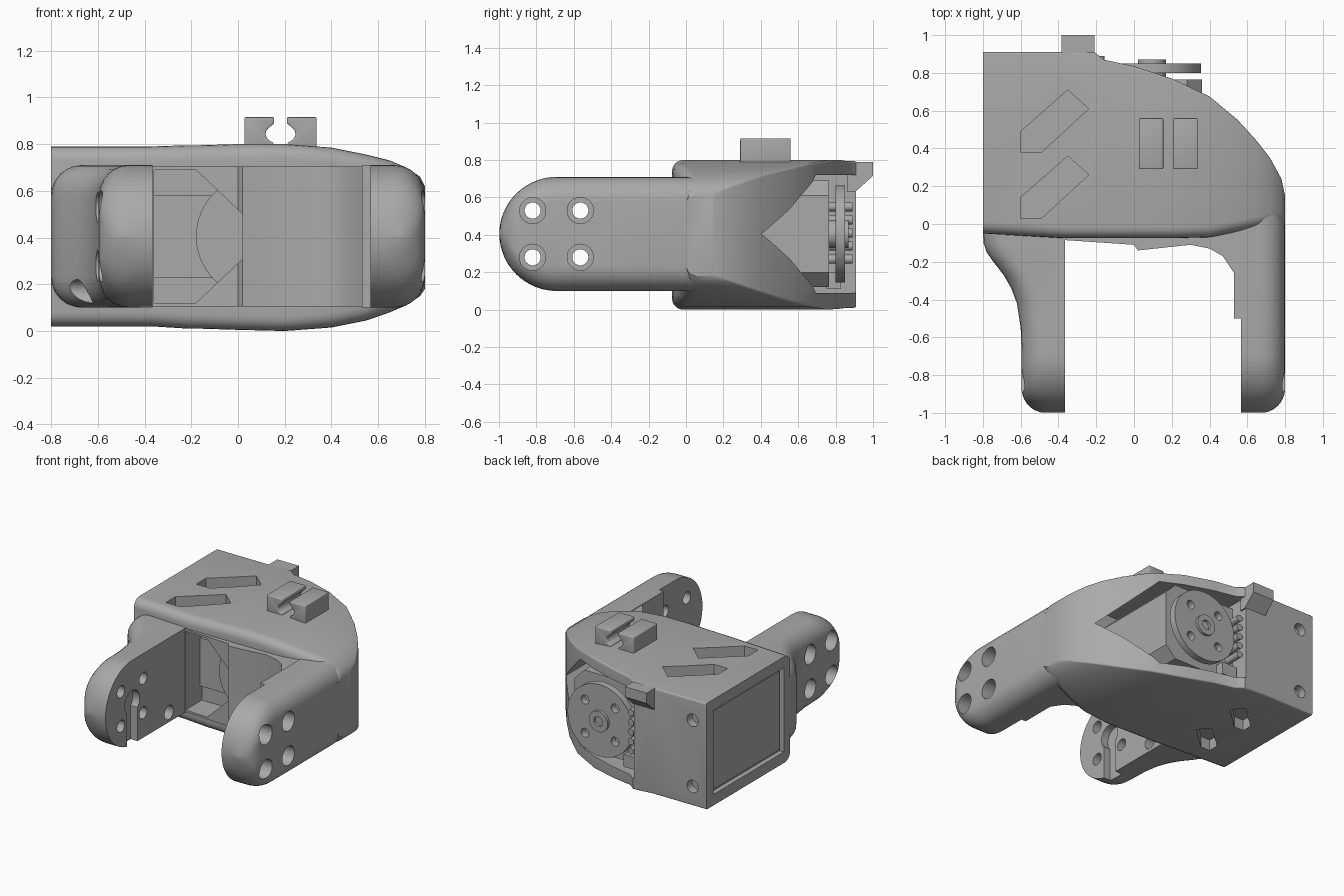
import bpy, bmesh, math
from mathutils import Matrix, Vector

if "Cube" in bpy.data.objects:
    bpy.data.objects.remove(bpy.data.objects["Cube"])

grey = bpy.data.materials.new("plain grey")
grey.use_nodes = True
grey.diffuse_color = (0.4, 0.4, 0.4, 1)
grey.node_tree.nodes["Principled BSDF"].inputs["Base Color"].default_value = (0.4, 0.4, 0.4, 1)
MID = 0.405  # height of the joint axis


def finish(name, bm):
    bmesh.ops.recalc_face_normals(bm, faces=bm.faces)
    mesh = bpy.data.meshes.new(name)
    bm.to_mesh(mesh)
    bm.free()
    mesh.materials.append(grey)
    ob = bpy.data.objects.new(name, mesh)
    bpy.context.collection.objects.link(ob)
    return ob


def loft(name, sections):
    bm = bmesh.new()
    rings = [[bm.verts.new(p) for p in s] for s in sections]
    n = len(rings[0])
    for a, b in zip(rings, rings[1:]):
        for i in range(n):
            j = (i + 1) % n
            bm.faces.new((a[i], a[j], b[j], b[i]))
    bm.faces.new(rings[0])
    bm.faces.new(rings[-1])
    return finish(name, bm)


def prism(name, points, lo, hi, axis, bevel=0):
    place = {"x": lambda a, b, t: (t, a, b), "y": lambda a, b, t: (a, t, b),
             "z": lambda a, b, t: (a, b, t)}[axis]
    ob = loft(name, [[place(a, b, t) for a, b in points] for t in (lo, hi)])
    if bevel:
        bm = bmesh.new()
        bm.from_mesh(ob.data)
        bmesh.ops.bevel(bm, geom=bm.edges[:], offset=bevel, segments=3, profile=0.5, affect='EDGES')
        bm.to_mesh(ob.data)
        bm.free()
    return ob


def box(name, x0, x1, y0, y1, z0, z1, bevel=0):
    return prism(name, [(x0, y0), (x1, y0), (x1, y1), (x0, y1)], z0, z1, "z", bevel)


def rod(name, a, b, r, lo, hi, axis, n=48):
    pts = [(a + r * math.cos(2 * math.pi * i / n), b + r * math.sin(2 * math.pi * i / n)) for i in range(n)]
    return prism(name, pts, lo, hi, axis)


def combine(ob, others, operation='DIFFERENCE'):
    for c in others:
        m = ob.modifiers.new("cut", 'BOOLEAN')
        m.operation, m.solver, m.object = operation, 'EXACT', c
        bpy.context.view_layer.update()
        new = bpy.data.meshes.new_from_object(ob.evaluated_get(bpy.context.evaluated_depsgraph_get()))
        ob.modifiers.clear()
        ob.data = new
        bpy.data.objects.remove(c)


# Main housing: rounded-box sections swept along x
def corner(y, z, r, start):
    return [(y + r * math.cos(math.radians(start + 18 * k)),
             z + r * math.sin(math.radians(start + 18 * k))) for k in range(6)]


def housing_section(x, front, back, low, high):
    f, b = 0.06, 0.012
    pts = (corner(back - b, high - b, b, 0) + corner(front + f, high - f, f, 90)
           + corner(front + f, low + f, f, 180) + corner(back - b, low + b, b, 270))
    return [(x, y, z) for y, z in pts]


stations = [(-0.8, -0.05, 0.91, 0.02, 0.79), (-0.37, -0.075, 0.91, 0.02, 0.79),
            (-0.21, -0.075, 0.91, 0.01, 0.795), (-0.16, -0.075, 0.87, 0.01, 0.795),
            (0, -0.075, 0.835, 0.005, 0.8), (0.2, -0.075, 0.77, 0, 0.8),
            (0.4, -0.07, 0.675, 0.015, 0.785), (0.55, -0.04, 0.55, 0.045, 0.755),
            (0.65, -0.02, 0.44, 0.08, 0.73), (0.72, 0, 0.35, 0.11, 0.7),
            (0.78, 0, 0.24, 0.15, 0.66), (0.8, 0, 0.15, 0.18, 0.62)]
housing = loft("housing", [housing_section(*s) for s in stations])

# Web that thickens the housing front and sweeps into the left arm
web = prism("front_web", [(-0.37, -0.085), (0, -0.11), (0.02, -0.14), (0.3, -0.11), (0.4, -0.13),
                          (0.47, -0.17), (0.53, -0.26), (0.66, -0.26), (0.7, 0.1), (-0.37, 0.1)],
            0.105, 0.705, "z")
combine(housing, [web], 'UNION')

# Openings for the motor, slots, end recess and screw holes
slot = [(-0.6, 0.38), (-0.6, 0.49), (-0.35, 0.71), (-0.24, 0.61), (-0.49, 0.38)]
cuts = [prism("rear_cut", [(-0.22, 0.09), (0.36, 0.09), (0.68, MID), (0.36, 0.72), (-0.22, 0.72)],
              0.12, 1.2, "y"),
        prism("front_cut", [(-0.36, 0.12), (-0.18, 0.12), (0.02, 0.31), (0.02, 0.5),
                            (-0.18, 0.69), (-0.36, 0.69)], -0.4, 0.2, "y"),
        box("end_cut", -0.9, -0.765, 0.02, 0.83, 0.1, 0.71)]
for dy in (0, -0.35):
    cuts.append(prism("top_slot", [(x, y + dy) for x, y in slot], 0.71, 0.9, "z"))
    cuts.append(prism("bottom_slot", [(-0.46 + 0.7 * (x + 0.43), 0.57 + 0.7 * (y - 0.55) + dy)
                                      for x, y in slot], -0.1, 0.1, "z"))
for z in (0.16, 0.64):
    cuts.append(rod("screw_hole", -0.69, z, 0.045, 0.85, 1, "y"))
combine(housing, cuts)

end_panel = box("end_panel", -0.78, -0.74, 0.04, 0.81, 0.12, 0.69)


# Arms: D-shaped sections swept along y with a rounded tip
def arm_section(y, inner, outer, h, r=0.13):
    side = 1 if outer > inner else -1
    rx, rz = min(r, abs(outer - inner) * 0.95), min(r, h * 0.95)
    arc = [(outer - side * rx * (1 - math.cos(t)), h - rz * (1 - math.sin(t)))
           for t in (k * math.pi / 12 for k in range(7))]
    pts = [(inner, -h)] + [(x, -z) for x, z in reversed(arc)] + arc + [(inner, h)]
    return [(x, y, MID + z) for x, z in pts]


def arm(name, inner, outer, root):
    side = 1 if outer > inner else -1
    sections = []
    for k in range(17):
        t = math.radians(89 * (1 - k / 16))
        y, h = -0.69 - 0.308 * math.sin(t), 0.305 * math.cos(t)
        d = min(0.13, y + 1)
        x = outer - side * (0.13 - math.sqrt(0.0169 - (0.13 - d) ** 2))
        sections.append(arm_section(y, inner, x, h))
    return loft(name, sections + [arm_section(y, inner, x, 0.305) for y, x in root])


left_arm = arm("left_arm", 0.53, 0.8, [(-0.3, 0.8), (0, 0.8), (0.1, 0.79)])
right_arm = arm("right_arm", -0.365, -0.595,
                [(-0.55, -0.6), (-0.42, -0.62), (-0.34, -0.65), (-0.27, -0.69), (-0.2, -0.745),
                 (-0.15, -0.78), (-0.1, -0.797), (-0.03, -0.8)])
left_cuts = [box("pad_cut", 0.4, 0.567, -1.2, -0.5, 0, 0.9)]
right_cuts = [rod("key_hole", -0.69, MID, 0.085, -0.42, -0.2, "x"),
              box("key_slot", -0.42, -0.2, -0.75, -0.63, 0, MID),
              rod("cable_hole", -0.27, 0.17, 0.05, -0.9, -0.2, "x")]
for y in (-0.82, -0.565):
    for z in (0.28, 0.53):
        left_cuts += [rod("bolt_hole", y, z, 0.043, 0.4, 0.9, "x"),
                      rod("bolt_seat", y, z, 0.07, 0.69, 0.9, "x")]
        right_cuts += [rod("bolt_hole", y, z, 0.043, -0.9, -0.2, "x"),
                       rod("bolt_seat", y, z, 0.07, -0.9, -0.51, "x")]
combine(left_arm, left_cuts)
combine(right_arm, right_cuts)

# Motor with chamfered end, front idler and rear horn
motor = prism("motor", [(-0.69, 0.12), (0.28, 0.12), (0.36, 0.2), (0.36, 0.61),
                        (0.28, 0.69), (-0.69, 0.69)], 0.1, 0.765, "y")
motor_plate = box("motor_plate", -0.4, 0, 0.08, 0.12, 0.23, 0.58)
idler = rod("idler", 0.08, MID, 0.26, 0.04, 0.12, "y", 64)
horn = rod("horn", 0.095, MID, 0.26, 0.8, 0.85, "y", 64)
horn_hub = rod("horn_hub", 0.095, MID, 0.075, 0.75, 0.87, "y")
horn_cuts = []
for k in range(4):
    a = math.radians(45 + 90 * k)
    horn_cuts.append(rod("horn_hole", 0.095 + 0.17 * math.cos(a), MID + 0.17 * math.sin(a),
                         0.032, 0.7, 0.9, "y", 24))
combine(horn, horn_cuts)
combine(horn_hub, [rod("hub_hole", 0.095, MID, 0.035, 0.82, 0.9, "y", 24)])

# Wire plugs beside the horn
plug_block = box("plug_block", -0.2, -0.08, 0.75, 0.83, 0.11, 0.2)
for k in range(5):
    rod("wire_plug", -0.18, 0.27 + 0.07 * k, 0.024, 0.75, 0.89, "y", 16)

# Rear hook
hook = prism("rear_hook", [(0.86, 0.79), (1, 0.79), (1, 0.715), (0.905, 0.63), (0.86, 0.63)],
             -0.385, -0.21, "x")

# Cable clip: mirrored pair of jaws
jaw = [(-0.155, 0.78), (-0.155, 0.915), (-0.027, 0.915), (-0.027, 0.89), (-0.06, 0.86),
       (-0.065, 0.84), (-0.055, 0.82), (-0.03, 0.805), (-0.03, 0.78)]
for side, name in ((1, "right_clip"), (-1, "left_clip")):
    prism(name, [(0.182 + side * x, z) for x, z in jaw], 0.29, 0.56, "y", 0.006)

# Smooth curved surfaces while keeping edges crisp
bpy.ops.object.select_all(action='DESELECT')
for ob in bpy.context.collection.objects:
    if ob.type == 'MESH':
        ob.select_set(True)
        bpy.context.view_layer.objects.active = ob
bpy.ops.object.shade_smooth_by_angle(angle=math.radians(30))
